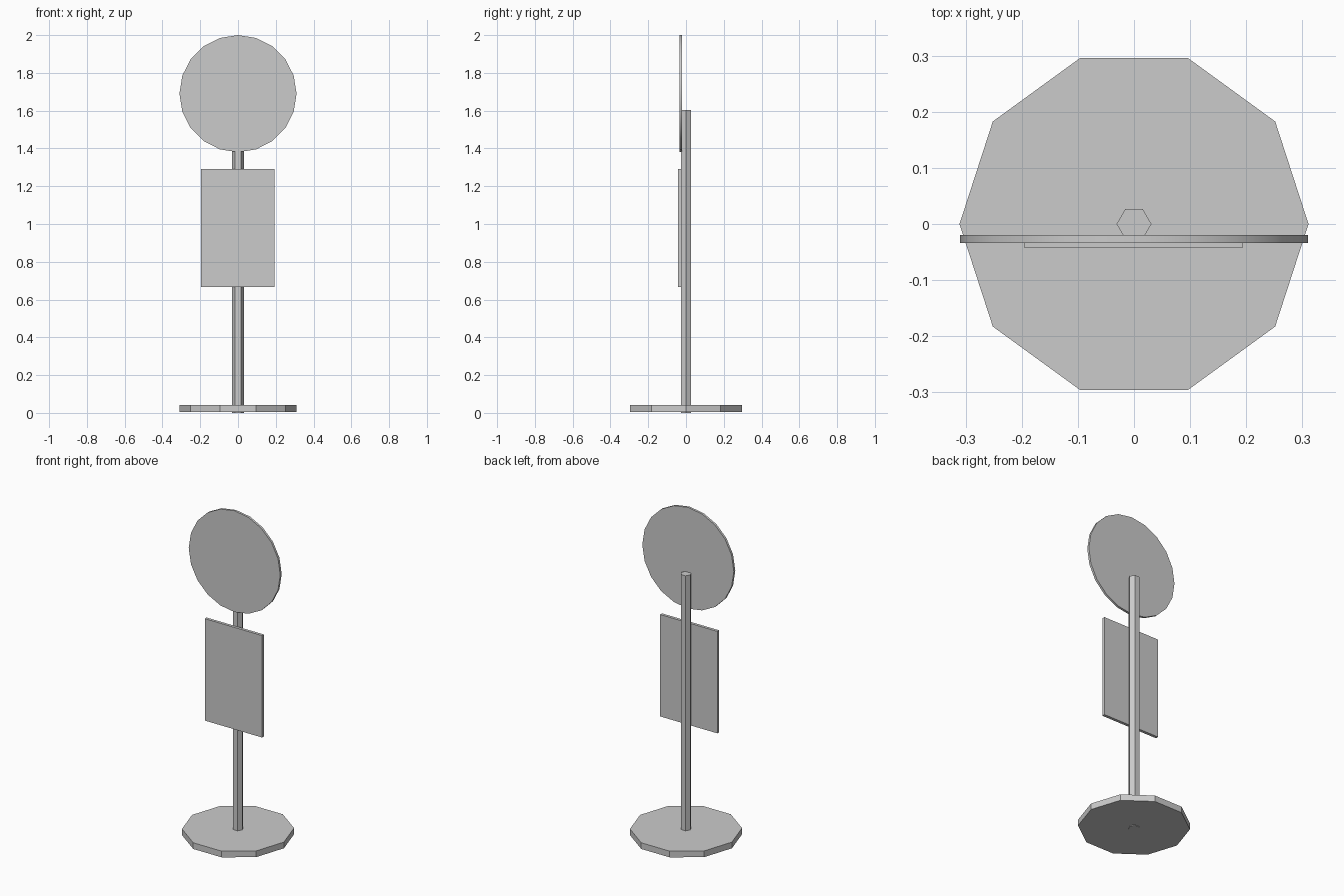
import bpy
import math

if "Cube" in bpy.data.objects:
    bpy.data.objects.remove(bpy.data.objects["Cube"])


def prism(name, sides, radius, z0, z1):
    # upright prism with a corner on the x axis
    bpy.ops.mesh.primitive_cylinder_add(vertices=sides, radius=radius, depth=z1 - z0,
                                        location=(0, 0, (z0 + z1) / 2),
                                        rotation=(0, 0, math.pi / 2))
    bpy.context.object.name = name
    return bpy.context.object


# Ten-sided foot and six-sided post that pokes just below it
prism("base_plate", 10, 0.311, 0.004, 0.042)
prism("post", 6, 0.031, 0.0, 1.603)

# Round sign facing the front
bpy.ops.mesh.primitive_cylinder_add(vertices=20, radius=0.31, depth=0.014,
                                    location=(0, -0.027, 1.69),
                                    rotation=(math.pi / 2, 0, 0))
bpy.context.object.name = "round_sign"
bpy.ops.object.shade_smooth_by_angle(angle=math.radians(30))

# Rectangular timetable board
bpy.ops.mesh.primitive_cube_add(size=1, location=(-0.001, -0.034, 0.979))
board = bpy.context.object
board.name = "notice_board"
board.scale = (0.388, 0.018, 0.624)
bpy.ops.object.transform_apply(location=False, rotation=False, scale=True)
